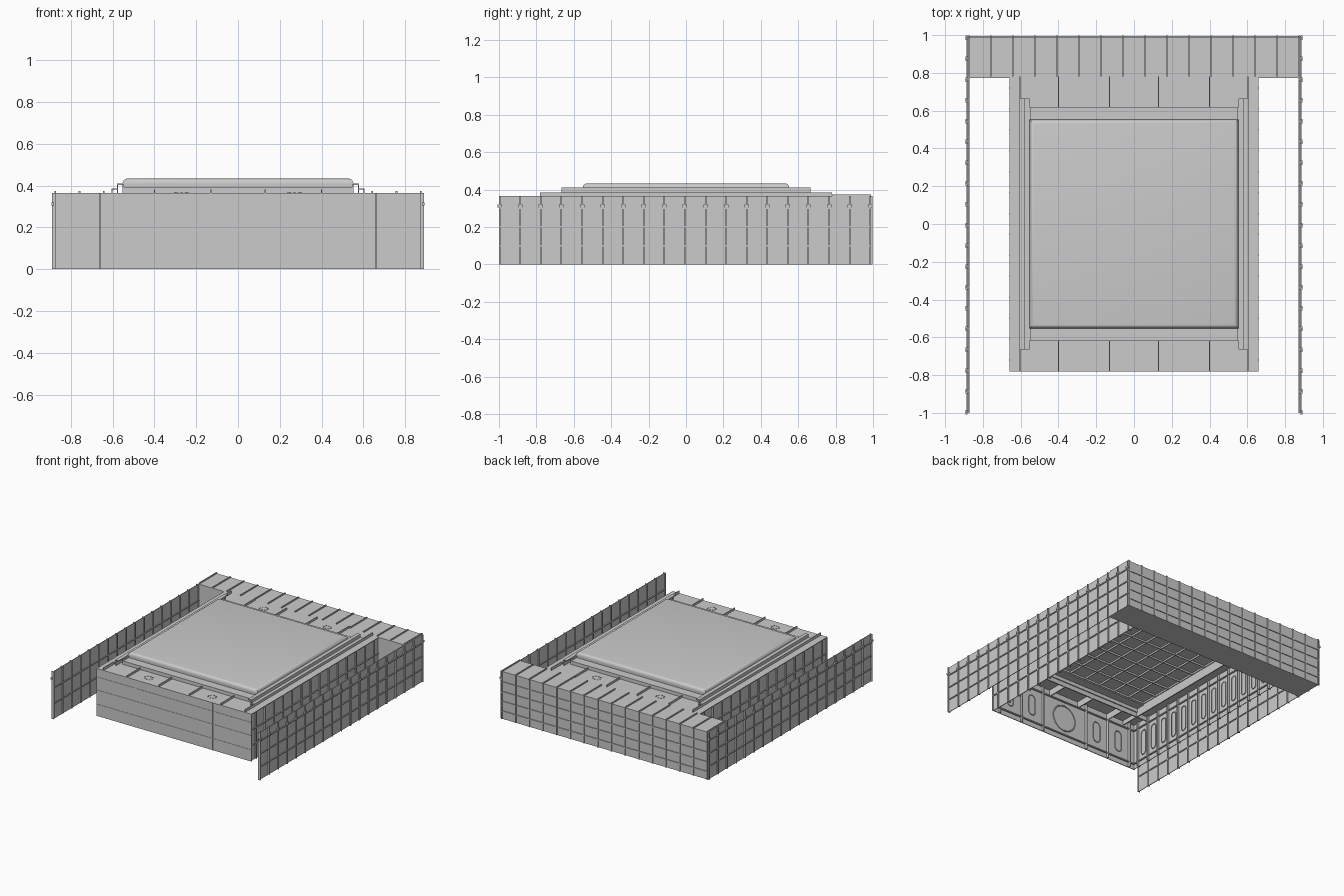
import bpy, bmesh
from math import pi, cos, sin
from mathutils import Matrix, Vector

if "Cube" in bpy.data.objects:
    bpy.data.objects.remove(bpy.data.objects["Cube"])


def make(name, boxes):
    """One object from boxes given as ((x0, x1), (y0, y1), (z0, z1))."""
    bm = bmesh.new()
    for spans in boxes:
        mid = Vector([(a + b) / 2 for a, b in spans])
        size = [abs(b - a) for a, b in spans]
        bmesh.ops.create_cube(bm, size=1, matrix=Matrix.Translation(mid) @ Matrix.Diagonal((*size, 1)))
    me = bpy.data.meshes.new(name)
    bm.to_mesh(me)
    bm.free()
    ob = bpy.data.objects.new(name, me)
    bpy.context.collection.objects.link(ob)
    return ob


def both(boxes, axis=0):
    """Add the mirror image of every box across the given axis."""
    out = list(boxes)
    for b in boxes:
        m = list(b)
        m[axis] = (-b[axis][1], -b[axis][0])
        out.append(tuple(m))
    return out


def steps(a, b, n):
    return [a + (b - a) * i / n for i in range(n + 1)]


def ring_curve(name, points, width):
    """Closed rim following a path of 3D points."""
    cu = bpy.data.curves.new(name, 'CURVE')
    cu.dimensions = '3D'
    cu.bevel_depth = width
    cu.bevel_resolution = 0
    sp = cu.splines.new('POLY')
    sp.points.add(len(points) - 1)
    for p, co in zip(sp.points, points):
        p.co = (*co, 1)
    sp.use_cyclic_u = True
    ob = bpy.data.objects.new(name, cu)
    bpy.context.collection.objects.link(ob)


def oval(r, half, n=16):
    """Upright capsule outline as (side, height) pairs."""
    return [(r * cos(2 * pi * (i + .5) / n),
             r * sin(2 * pi * (i + .5) / n) + (half if i < n / 2 else -half)) for i in range(n)]


H = 0.365
R = 0.004
frames = steps(-0.996, 0.985, 18)
verticals = steps(-0.875, 0.875, 15)

# Outer side walls with frames, top brackets and stringers
make("outer_side_walls", both([((.876, .881), (-1, .99), (0, H))]))
make("outer_side_frames", both([((.881, .89), (y - R, y + R), (0, H)) for y in frames]))
make("outer_frame_brackets", both([((.881, .893), (y - .012, y + .012), (.305, .32)) for y in frames]))
make("outer_side_stringers", both([((.881, .887), (-1, .99), (z - R, z + R)) for z in (.10, .20, .30)]))
make("outer_inside_stiffeners", both([((.870, .876), (y - R, y + R), (0, H)) for y in frames]
                                     + [((.870, .876), (-1, .78), (z - R, z + R)) for z in (.12, .24)]))

# Closed box across the back
make("back_wall", [((-.881, .881), (.985, .99), (0, H))])
make("back_wall_frames", [((x - R, x + R), (.99, .997), (0, H)) for x in verticals])
make("back_wall_stringers", [((-.881, .881), (.99, .996), (z - R, z + R)) for z in (.06, .135, .21, .285)])
make("back_deck", [((-.881, .881), (.775, .99), (H - .006, H))])
make("back_floor", [((-.881, .881), (.775, .99), (0, .006))])
make("back_deck_ribs", [((x - R, x + R), (.78, .99), (H, H + .008)) for x in verticals])
make("back_bulkhead", [((-.881, .881), (.772, .778), (0, H))])

# Inner hold walls
make("inner_side_walls", both([((.648, .653), (-.78, .775), (0, H))]))
hold = steps(-.72, .72, 13)
make("inner_wall_outside_frames", both([((.653, .662), (y - R, y + R), (0, H)) for y in hold]
                                       + [((.653, .660), (-.78, .775), (z - R, z + R)) for z in (.12, .24)]))
make("inner_wall_inside_frames", both([((.632, .648), (y - R, y + R), (0, H)) for y in hold]
                                      + [((.638, .648), (-.78, .775), (z - R, z + R)) for z in (.04, .31)]))
for s in (-1, 1):
    for i in range(13):
        yc = (hold[i] + hold[i + 1]) / 2
        ring_curve("wall_slot_rim", [(s * .645, yc + u, .175 + v) for u, v in oval(.024, .075)], .004)

# Front wall: thin plate seams outside, stiffeners and opening rims inside
make("front_wall", [((-.66, .66), (-.78, -.774), (0, H))])
make("front_wall_seams", [((x - .002, x + .002), (-.782, -.78), (0, H)) for x in (-.33, .33)]
     + [((-.66, .66), (-.782, -.78), (z - .0015, z + .0015)) for z in (.09, .2, .3)])
make("front_wall_stiffeners", [((x - R, x + R), (-.774, -.755), (0, H)) for x in (-.6, -.4, -.2, .2, .4, .6)]
     + [((-.65, .65), (-.774, -.762), (z - R, z + R)) for z in (.04, .31)])
ring_curve("front_round_rim", [(.1 * cos(a), -.77, .175 + .1 * sin(a))
                               for a in steps(0, 2 * pi, 32)[:-1]], .005)
for x in (-.5, -.3, .3, .5):
    ring_curve("front_oval_rim", [(x + u, -.77, .175 + v) for u, v in oval(.03, .05)], .004)

# Hold deck around the opening, with beams under it and ribs on it
make("hold_deck", both([((.545, .66), (-.78, .78), (H - .006, H))])
     + both([((-.545, .545), (.62, .78), (H - .006, H))], 1))
make("deck_under_beams", both([((x - R, x + R), (.62, .775), (.31, H - .006))
                               for x in (-.4, -.13, .13, .4)], 1))
make("deck_under_girders", both([((.545, .553), (-.77, .77), (.325, H - .006))])
     + both([((-.648, .648), (.62, .628), (.325, H - .006))], 1))
make("deck_top_ribs", both([((x - .003, x + .003), (.62, .78), (H, .38))
                            for x in (-.4, -.13, .13, .4)], 1))
make("corner_brackets", both(both([((.600, .606), (.66, .78), (H, .385))]), 1))

# Small bolt circles on the end decks
bolts = []
for cx in (-.27, .27):
    for a in steps(0, 2 * pi, 8)[:-1]:
        x, y = cx + .03 * cos(a), .7 + .025 * sin(a)
        bolts.append(((x - .004, x + .004), (y - .004, y + .004), (H, H + .003)))
make("deck_bolt_circles", both(bolts, 1))

# Coaming around the opening: stepped side rails and end bars
make("coaming_sides", both([((.545, .552), (-.62, .62), (H - .006, .405)),
                            ((.552, .580), (-.665, .665), (.402, .410)),
                            ((.574, .580), (-.665, .665), (H, .402)),
                            ((.580, .605), (-.665, .665), (.380, .385)),
                            ((.600, .605), (-.665, .665), (H, .380))]))
make("coaming_ends", both([((-.545, .545), (.612, .62), (H - .006, .390)),
                           ((-.552, .552), (.545, .62), (.386, .392)),
                           ((-.552, .552), (.545, .552), (.386, .405))], 1))

# Hatch cover: soft-edged lid with a grid of beams beneath
lid = make("hatch_cover", [((-.552, .552), (-.552, .552), (.405, .433))])
bm = bmesh.new()
bm.from_mesh(lid.data)
top = [e for e in bm.edges if all(v.co.z > .42 for v in e.verts)]
bmesh.ops.bevel(bm, geom=top, offset=.022, segments=4, profile=.5, affect='EDGES')
bm.to_mesh(lid.data)
bm.free()
bpy.context.view_layer.objects.active = lid
lid.select_set(True)
bpy.ops.object.shade_smooth_by_angle()
grid = steps(-.54, .54, 8)
make("hatch_under_grid", [((g - .003, g + .003), (-.545, .545), (.392, .405)) for g in grid]
     + [((-.545, .545), (g - .003, g + .003), (.392, .405)) for g in grid])
